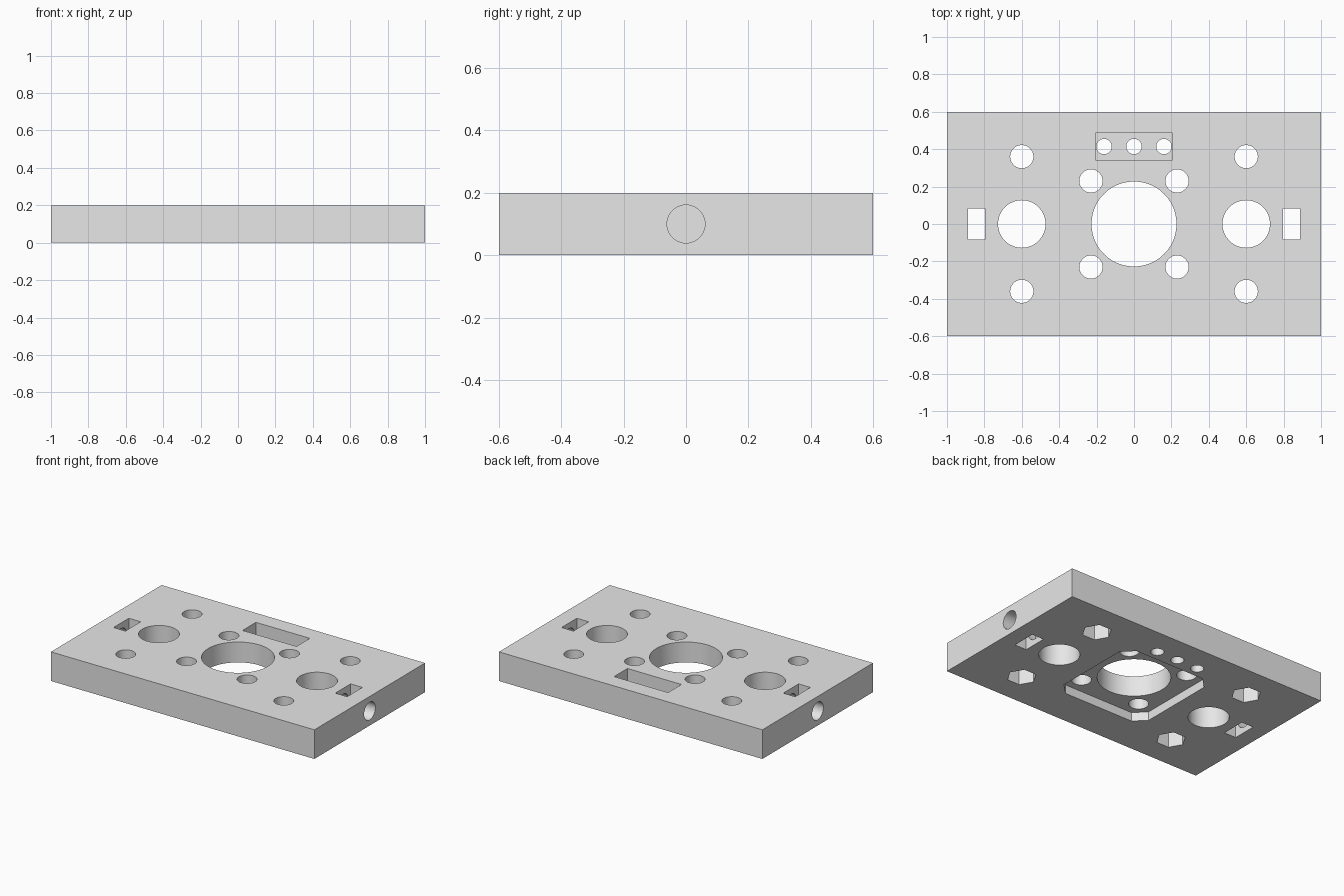
import bpy
import math
from mathutils import Vector

cube = bpy.data.objects.get("Cube")
if cube:
    bpy.data.objects.remove(cube, do_unlink=True)

# Single plain grey material
grey = bpy.data.materials.new("plain grey")
grey.use_nodes = True
COLOUR = (0.8, 0.8, 0.8, 1)
grey.diffuse_color = COLOUR
grey.node_tree.nodes["Principled BSDF"].inputs["Base Color"].default_value = COLOUR

THICK = 0.2
EPS = 0.05


def box(name, lo, hi):
    lo, hi = Vector(lo), Vector(hi)
    bpy.ops.mesh.primitive_cube_add(size=1, location=(lo + hi) / 2)
    ob = bpy.context.object
    ob.name = name
    ob.scale = hi - lo
    bpy.ops.object.transform_apply(location=True, rotation=True, scale=True)
    return ob


def prism(name, x, y, radius, z0=-EPS, z1=THICK + EPS, sides=64):
    bpy.ops.mesh.primitive_cylinder_add(vertices=sides, radius=radius, depth=z1 - z0,
                                        location=(x, y, (z0 + z1) / 2))
    bpy.context.object.name = name
    return bpy.context.object


def cut(cutter):
    """Subtract a cutter from the plate, then discard it."""
    cutter.hide_render = True
    mod = plate.modifiers.new("cut", 'BOOLEAN')
    mod.operation = 'DIFFERENCE'
    mod.solver = 'EXACT'
    mod.object = cutter
    bpy.context.view_layer.objects.active = plate
    bpy.ops.object.modifier_apply(modifier=mod.name)
    bpy.data.objects.remove(cutter, do_unlink=True)


# Plate body
plate = box("mounting_plate", (-1, -0.6, 0), (1, 0.6, THICK))
plate.data.materials.append(grey)

# Square recess with chamfered corners on the underside
recess = box("motor_recess", (-0.34, -0.34, -EPS), (0.34, 0.34, 0.06))
bevel = recess.modifiers.new("chamfer", 'BEVEL')
bevel.limit_method = 'WEIGHT'
bevel.width = 0.075
bevel.segments = 1
weights = recess.data.attributes.new("bevel_weight_edge", 'FLOAT', 'EDGE')
for edge in recess.data.edges:
    a, b = (recess.data.vertices[i].co for i in edge.vertices)
    weights.data[edge.index].value = 1.0 if abs(a.z - b.z) > 0.01 else 0.0
bpy.ops.object.modifier_apply(modifier=bevel.name)
cut(recess)

# Shallow pocket on top with a row of three holes
cut(box("cable_pocket", (-0.205, 0.342, THICK / 2), (0.205, 0.487, THICK + EPS)))
for x in (-0.16, 0, 0.16):
    cut(prism("cable_hole", x, 0.414, 0.041, sides=40))

# Large centre hole
cut(prism("centre_hole", 0, 0, 0.227, sides=96))

for side in (-1, 1):
    # Rod hole and nut slot
    cut(prism("rod_hole", side * 0.6, 0, 0.127))
    slot_x = sorted((side * 0.797, side * 0.887))
    cut(box("nut_slot", (slot_x[0], -0.083, -EPS), (slot_x[1], 0.083, THICK + EPS)))

    # Side bore running through the slot
    bpy.ops.mesh.primitive_cylinder_add(vertices=48, radius=0.061, depth=0.31,
                                        location=(side * 0.895, 0, THICK / 2),
                                        rotation=(0, math.pi / 2, 0))
    bpy.context.object.name = "side_bore"
    cut(bpy.context.object)

    for end in (-1, 1):
        # Screw holes around the centre
        cut(prism("motor_screw_hole", side * 0.23, end * 0.23, 0.062, sides=48))
        # Corner holes with hexagonal nut traps underneath
        cut(prism("corner_hole", side * 0.6, end * 0.36, 0.062, sides=48))
        trap = prism("nut_trap", side * 0.6, end * 0.36, 0.093, z1=THICK / 2, sides=6)
        trap.rotation_euler.z = math.pi / 6
        cut(trap)

# Smooth bores, crisp edges
bpy.ops.object.select_all(action='DESELECT')
plate.select_set(True)
bpy.context.view_layer.objects.active = plate
bpy.ops.object.shade_smooth_by_angle(angle=math.radians(30))
